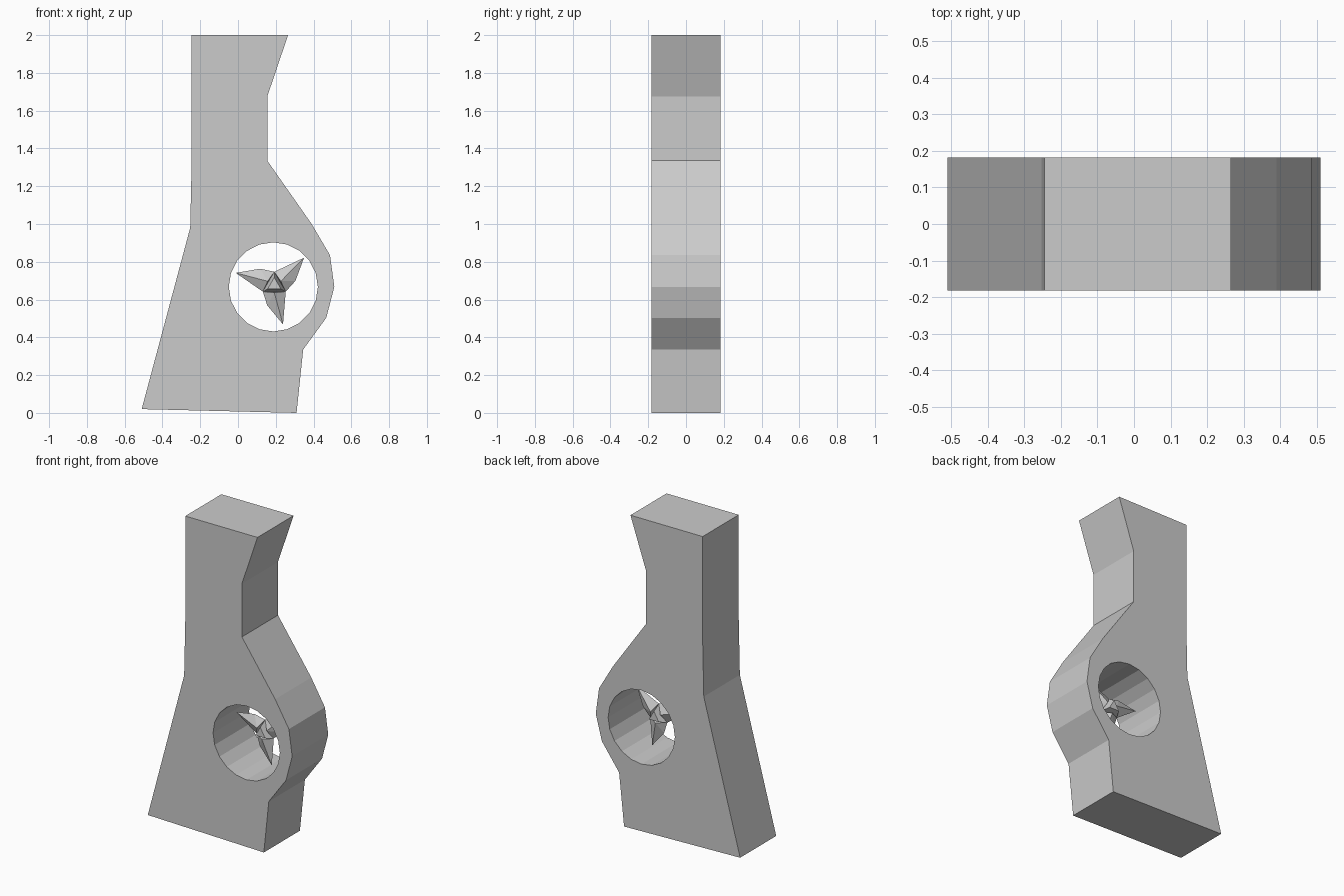
import bpy, bmesh
from math import cos, sin, radians
from mathutils import Vector

if "Cube" in bpy.data.objects:
    bpy.data.objects.remove(bpy.data.objects["Cube"])

HALF = 0.182                 # half thickness of the plate
CX, CZ = 0.192, 0.677        # rotor centre


def add_object(name, bm):
    bmesh.ops.recalc_face_normals(bm, faces=bm.faces)
    mesh = bpy.data.meshes.new(name)
    bm.to_mesh(mesh)
    bm.free()
    obj = bpy.data.objects.new(name, mesh)
    bpy.context.collection.objects.link(obj)
    return obj


def polar(radius, degrees, y=0.0):
    a = radians(degrees)
    return Vector((CX + radius * cos(a), y, CZ + radius * sin(a)))


def hull(name, points):
    bm = bmesh.new()
    for p in points:
        bm.verts.new(p)
    bmesh.ops.convex_hull(bm, input=bm.verts)
    return add_object(name, bm)


# Plate outline with a round 20-sided through hole
outline = [(-0.245, 2), (0.265, 2), (0.155, 1.675), (0.155, 1.335),
           (0.39, 1.0), (0.487, 0.835), (0.51, 0.667), (0.467, 0.503),
           (0.345, 0.335), (0.31, 0), (-0.51, 0.02), (-0.253, 0.98),
           (-0.245, 1.34)]
hole = [(0.187 + 0.236 * cos(radians(18 * i)),
         0.667 + 0.236 * sin(radians(18 * i))) for i in range(20)]

bm = bmesh.new()
for loop in (outline, hole):
    vs = [bm.verts.new((x, -HALF, z)) for x, z in loop]
    for i, v in enumerate(vs):
        bm.edges.new((v, vs[(i + 1) % len(vs)]))
bmesh.ops.triangle_fill(bm, edges=bm.edges[:], use_beauty=True, normal=(0, -1, 0))
front = bm.faces[:]
ret = bmesh.ops.extrude_face_region(bm, geom=front, use_keep_orig=True)
moved = [g for g in ret["geom"] if isinstance(g, bmesh.types.BMVert)]
bmesh.ops.translate(bm, verts=moved, vec=(0, 2 * HALF, 0))
add_object("fin_plate", bm)

# Three-sided hub, tapering to the front and back
corners = [90, 210, 330]
hull("rotor_hub", [polar(0.07, a) for a in corners] +
     [polar(0.04, a, y) for a in corners for y in (-0.05, 0.05)])

# Three swept blades, one on each side of the hub
for i in range(3):
    turn = 120 * i
    hull("rotor_blade_%d" % (i + 1), [
        polar(0.07, 90 + turn), polar(0.07, -30 + turn),
        polar(0.04, 30 + turn, -0.035), polar(0.04, 30 + turn, 0.035),
        polar(0.114, 11 + turn), polar(0.214, 42.5 + turn)])
